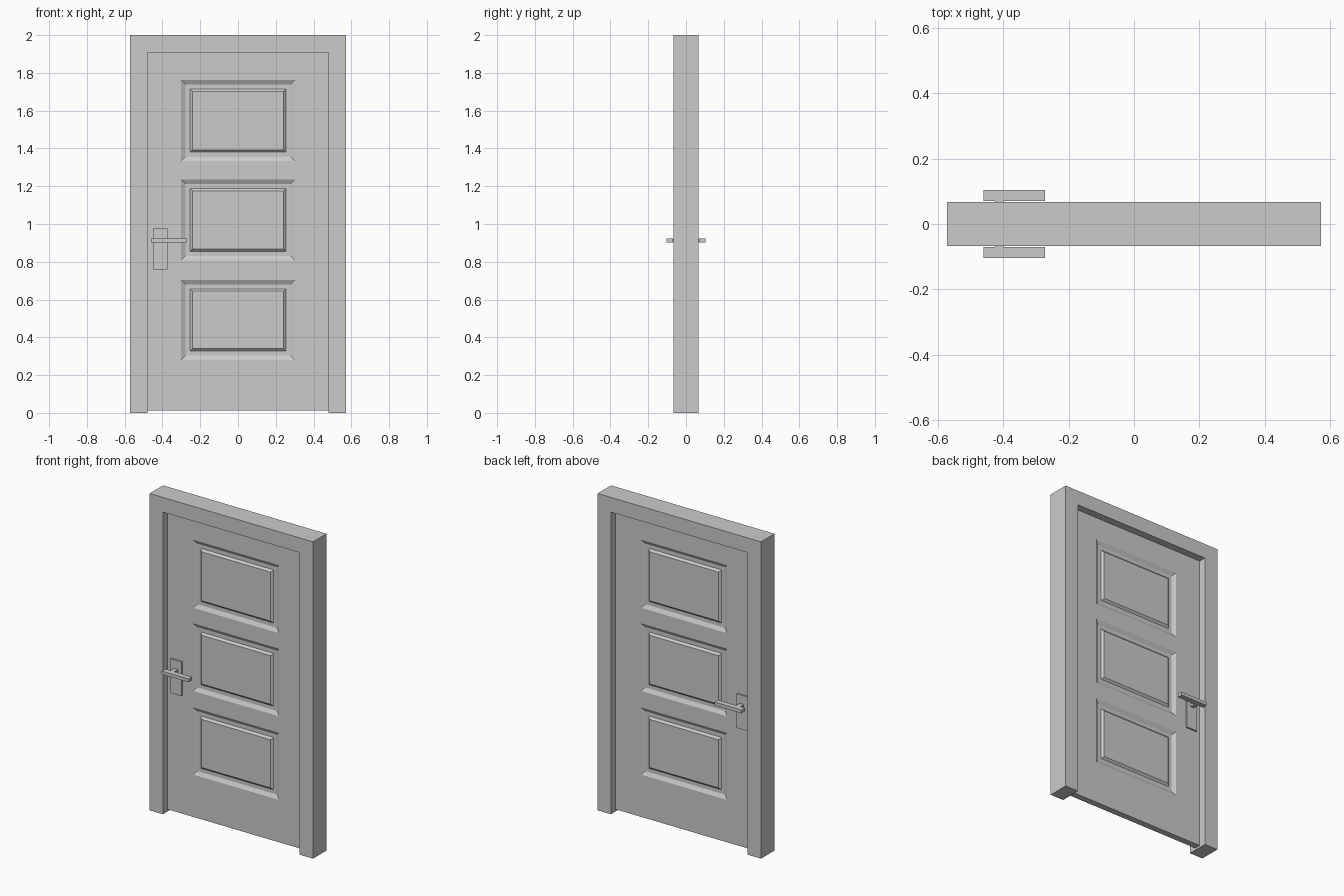
import bpy, bmesh

if "Cube" in bpy.data.objects:
    bpy.data.objects.remove(bpy.data.objects["Cube"])

grey = bpy.data.materials.new("door_grey")
grey.diffuse_color = (0.6, 0.6, 0.6, 1)
grey.use_nodes = True
grey.node_tree.nodes["Principled BSDF"].inputs["Base Color"].default_value = grey.diffuse_color


def finish(name, bm):
    bmesh.ops.remove_doubles(bm, verts=bm.verts, dist=1e-5)
    bmesh.ops.recalc_face_normals(bm, faces=bm.faces)
    me = bpy.data.meshes.new(name)
    bm.to_mesh(me)
    bm.free()
    me.materials.append(grey)
    ob = bpy.data.objects.new(name, me)
    bpy.context.collection.objects.link(ob)
    return ob


def box(name, x0, x1, y0, y1, z0, z1):
    bm = bmesh.new()
    bmesh.ops.create_cube(bm, size=1)
    for v in bm.verts:
        v.co = ((x0 + x1) / 2 + v.co.x * (x1 - x0),
                (y0 + y1) / 2 + v.co.y * (y1 - y0),
                (z0 + z1) / 2 + v.co.z * (z1 - z0))
    return finish(name, bm)


# Door frame: inverted U profile extruded through the wall depth
W, IW, D, IT = 0.571, 0.478, 0.067, 1.907
bm = bmesh.new()
outline = [(-W, 0), (-W, 2), (W, 2), (W, 0), (IW, 0), (IW, IT), (-IW, IT), (-IW, 0)]
face = bm.faces.new([bm.verts.new((x, -D, z)) for x, z in outline])
ext = bmesh.ops.extrude_face_region(bm, geom=[face])["geom"]
bmesh.ops.translate(bm, vec=(0, 2 * D, 0),
                    verts=[g for g in ext if isinstance(g, bmesh.types.BMVert)])
finish("door_frame", bm)

# Door leaf: slab with three grooved, raised panels on both sides
T, BOT, PX = 0.02, 0.013, 0.301
panels = [(0.28, 0.704), (0.808, 1.235), (1.333, 1.762)]
profile = [(0, 0), (0.023, 0.013), (0.047, 0.013), (0.06, 0.001)]  # inset, depth
bm = bmesh.new()


def quad(pts):
    bm.faces.new([bm.verts.new(p) for p in pts])


xs = [-IW, -PX, PX, IW]
zs = [BOT] + [z for p in panels for z in p] + [IT]
for s in (-1, 1):
    for i in range(3):
        for j in range(len(zs) - 1):
            if i == 1 and j % 2 == 1:
                rings = []
                for o, d in profile:
                    a, b, y = zs[j] + o, zs[j + 1] - o, s * (T - d)
                    rings.append([(-PX + o, y, a), (PX - o, y, a),
                                  (PX - o, y, b), (-PX + o, y, b)])
                for r, q in zip(rings, rings[1:]):
                    for k in range(4):
                        n = (k + 1) % 4
                        quad([r[k], r[n], q[n], q[k]])
                quad(rings[-1])
            else:
                quad([(xs[i], s * T, zs[j]), (xs[i + 1], s * T, zs[j]),
                      (xs[i + 1], s * T, zs[j + 1]), (xs[i], s * T, zs[j + 1])])
# Slab edges
for a, b in zip(zs, zs[1:]):
    for x in (-IW, IW):
        quad([(x, -T, a), (x, T, a), (x, T, b), (x, -T, b)])
for a, b in zip(xs, xs[1:]):
    for z in (BOT, IT):
        quad([(a, -T, z), (b, -T, z), (b, T, z), (a, T, z)])
finish("door_leaf", bm)

# Handles on both sides: plate, stem and lever
for side, s in (("front", -1), ("back", 1)):
    def part(name, x0, x1, ya, yb, z0, z1):
        y0, y1 = sorted((s * ya, s * yb))
        box(side + "_" + name, x0, x1, y0, y1, z0, z1)
    part("handle_plate", -0.45, -0.374, T - 0.002, T + 0.011, 0.76, 0.975)
    part("handle_stem", -0.425, -0.398, T + 0.005, 0.075, 0.904, 0.921)
    part("handle_lever", -0.46, -0.272, 0.070, 0.104, 0.902, 0.923)
